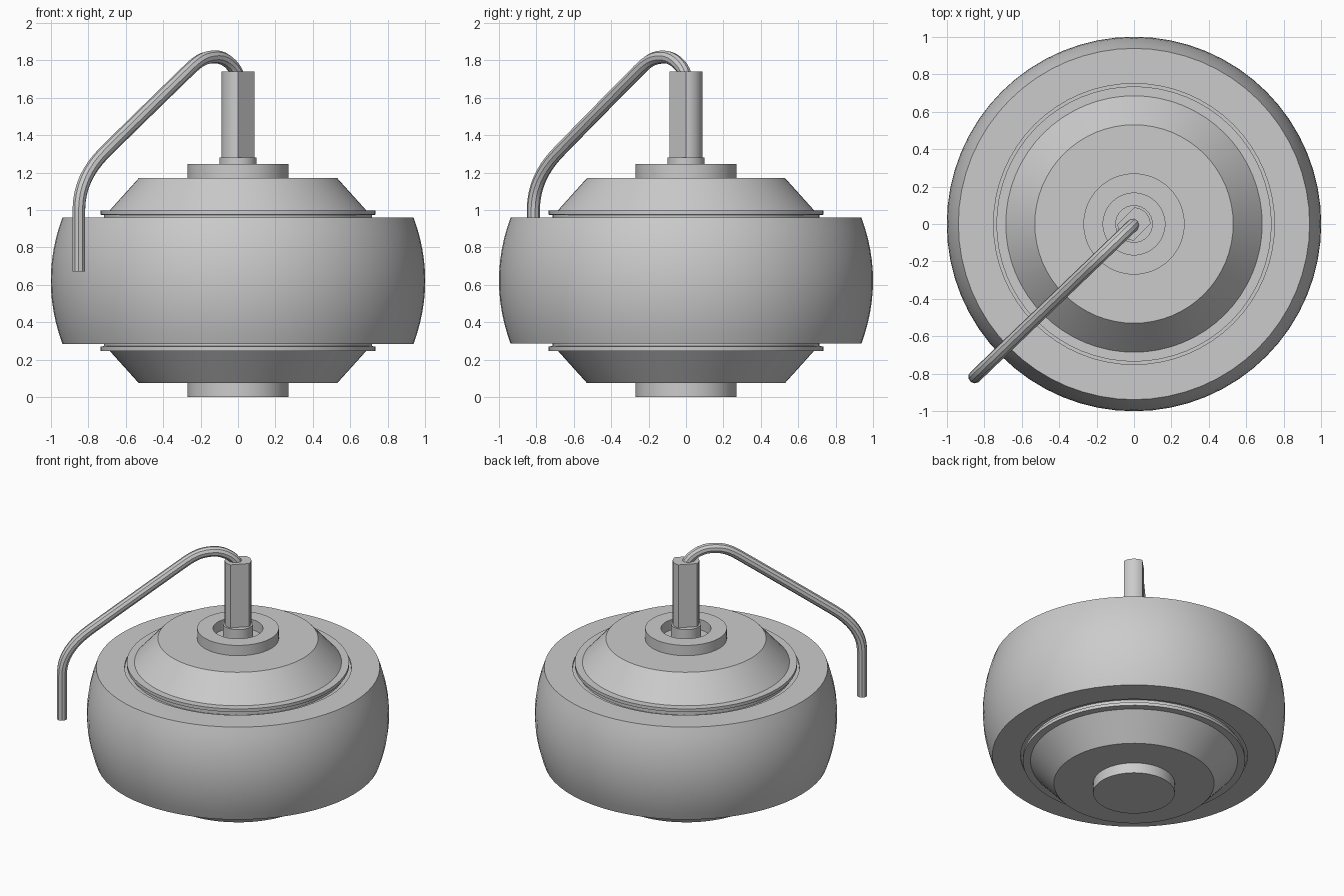
import bpy
import bmesh
import math
from mathutils import Vector

cube = bpy.data.objects.get("Cube")
if cube:
    bpy.data.objects.remove(cube, do_unlink=True)

grey = bpy.data.materials.new("plain_grey")
grey.use_nodes = True
grey.diffuse_color = (0.6, 0.6, 0.6, 1)
grey.node_tree.nodes["Principled BSDF"].inputs["Base Color"].default_value = (0.6, 0.6, 0.6, 1)

MID = 0.6225  # height of the wheel's mirror plane


def finish(obj):
    obj.data.materials.append(grey)
    bpy.ops.object.select_all(action="DESELECT")
    obj.select_set(True)
    bpy.context.view_layer.objects.active = obj
    bpy.ops.object.shade_smooth_by_angle(angle=math.radians(30))
    return obj


def lathe(name, profile, steps=64, closed=False):
    """Spin (radius, height) points about z."""
    bm = bmesh.new()
    verts = [bm.verts.new((r, 0, z)) for r, z in profile]
    pairs = list(zip(verts, verts[1:]))
    if closed:
        pairs.append((verts[-1], verts[0]))
    edges = [bm.edges.new(p) for p in pairs]
    bmesh.ops.spin(bm, geom=verts + edges, cent=(0, 0, 0), axis=(0, 0, 1),
                   angle=math.tau, steps=steps)
    bmesh.ops.remove_doubles(bm, verts=bm.verts[:], dist=0.0001)
    bmesh.ops.recalc_face_normals(bm, faces=bm.faces[:])
    mesh = bpy.data.meshes.new(name)
    bm.to_mesh(mesh)
    bm.free()
    obj = bpy.data.objects.new(name, mesh)
    bpy.context.collection.objects.link(obj)
    return finish(obj)


def flip(profile):
    """Mirror a profile to the underside of the wheel."""
    return [(r, 2 * MID - z) for r, z in profile]


# Tyre: crowned tread, flat sidewalls, shallow seat around the rim
half = 0.3375
tread = []
for i in range(13):
    t = -1 + i / 6
    tread.append((1 - 0.062 * t * t, MID + half * t))
seat = [(0.75, MID + half), (0.75, MID + half - 0.015), (0.65, MID + half - 0.015)]
lathe("tyre", flip(seat)[::-1] + tread + seat, closed=True)

# Motor covers: undercut flange and conical shell, one per side
cover = [(0.66, 0.93), (0.715, 0.93), (0.715, 0.972), (0.735, 0.975),
         (0.735, 0.998), (0.685, 0.998), (0.53, 1.17), (0.0, 1.17)]
lathe("top_cover", cover)
lathe("bottom_cover", flip(cover))

# Hubs: open bearing ring above, solid cap below
lathe("top_hub_ring", [(0.165, 1.16), (0.27, 1.16), (0.27, 1.245), (0.165, 1.245)], closed=True)
lathe("bottom_hub_cap", [(0, 0), (0.27, 0), (0.27, 0.085), (0, 0.085)])
lathe("axle_collar", [(0, 1.16), (0.1, 1.16), (0.1, 1.28), (0, 1.28)], 32)

# Axle: round bar with two opposite flats facing the diagonal
axle = lathe("axle", [(0, 1.27), (0.088, 1.27), (0.088, 1.74), (0, 1.74)], 32)
flat_normal = Vector((1, -1, 0)).normalized()
bm = bmesh.new()
bm.from_mesh(axle.data)
for side in (1, -1):
    n = flat_normal * side
    cut = bmesh.ops.bisect_plane(bm, geom=bm.verts[:] + bm.edges[:] + bm.faces[:],
                                 plane_co=n * 0.0615, plane_no=n, clear_outer=True)
    rim = [e for e in cut["geom_cut"] if isinstance(e, bmesh.types.BMEdge)]
    bmesh.ops.holes_fill(bm, edges=rim, sides=0)
bmesh.ops.recalc_face_normals(bm, faces=bm.faces[:])
bm.to_mesh(axle.data)
bm.free()
finish(axle)

# Cable: leaves the axle, arches over and hangs down beside the tyre
# each stop is (sideways, height, handle sideways, handle height)
stops = [(0, 1.70, 0, 0.05), (-0.12, 1.818, -0.06, 0), (-0.26, 1.75, -0.05, -0.048),
         (-0.715, 1.305, -0.085, -0.085), (-0.85, 1.0, 0, -0.12), (-0.85, 0.67, 0, -0.1)]
SLOPE = 0.96
curve = bpy.data.curves.new("cable", "CURVE")
curve.dimensions = "3D"
curve.bevel_depth = 0.035
curve.bevel_resolution = 3
curve.resolution_u = 8
curve.use_fill_caps = True
spline = curve.splines.new("BEZIER")
spline.bezier_points.add(len(stops) - 1)
for point, (x, z, hx, hz) in zip(spline.bezier_points, stops):
    co = Vector((x, x * SLOPE, z))
    handle = Vector((hx, hx * SLOPE, hz))
    point.co = co
    point.handle_left_type = point.handle_right_type = "FREE"
    point.handle_left = co - handle
    point.handle_right = co + handle
cable = bpy.data.objects.new("cable", curve)
bpy.context.collection.objects.link(cable)
bpy.ops.object.select_all(action="DESELECT")
cable.select_set(True)
bpy.context.view_layer.objects.active = cable
bpy.ops.object.convert(target="MESH")
finish(bpy.context.view_layer.objects.active)
